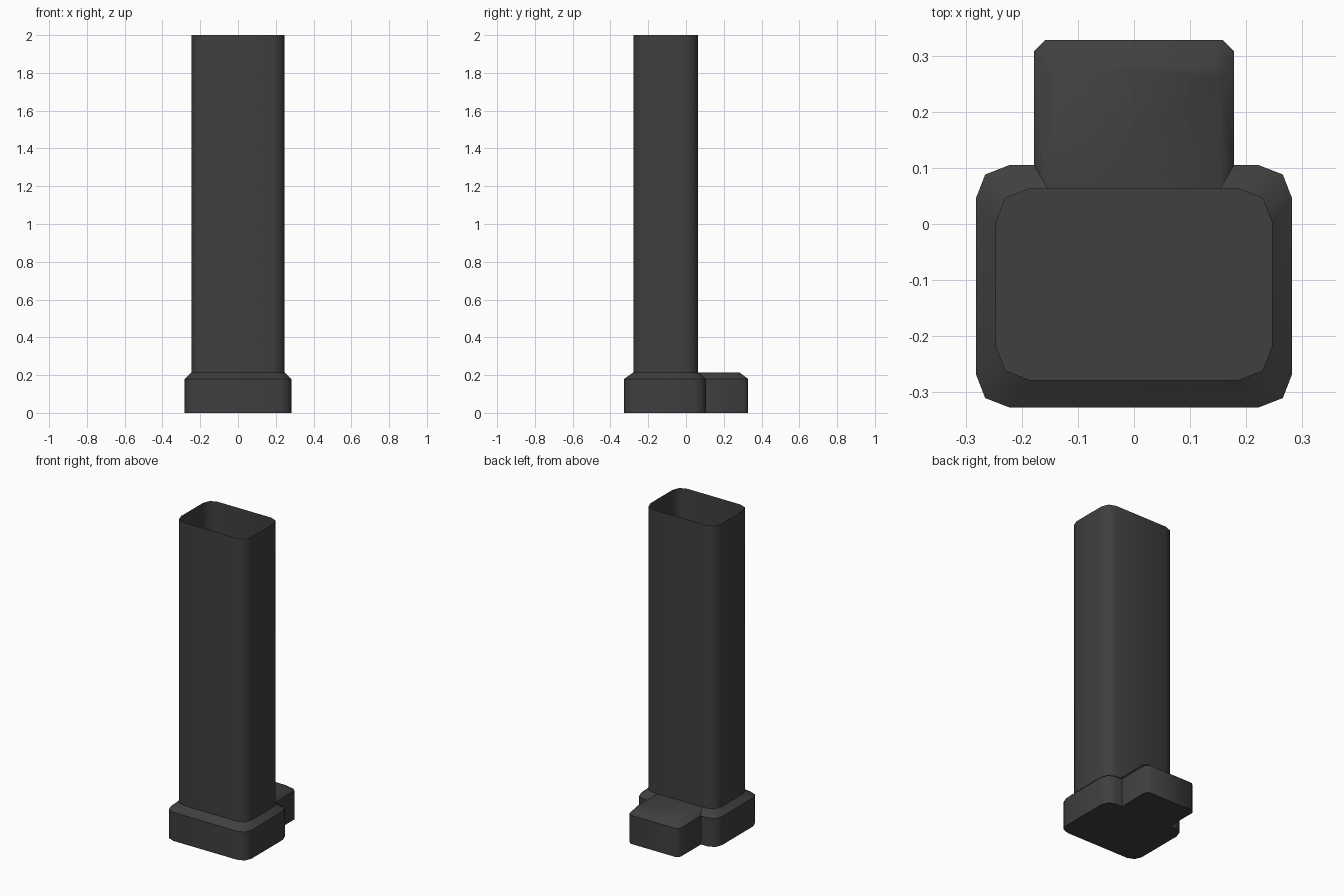
import bpy
import bmesh

cube = bpy.data.objects.get("Cube")
if cube:
    bpy.data.objects.remove(cube, do_unlink=True)

grey = bpy.data.materials.new("dark grey")
grey.use_nodes = True
colour = (0.05, 0.05, 0.05, 1)
grey.diffuse_color = colour
grey.node_tree.nodes["Principled BSDF"].inputs["Base Color"].default_value = colour


def rounded_ring(half_x, front, back, z, cut=0.06):
    """Counterclockwise rectangle with two-step rounded corners."""
    steps = [(0, cut), (0.28 * cut, 0.28 * cut), (cut, 0)]
    right_back = [(half_x - a, back - b, z) for a, b in steps]
    right_front = [(half_x - a, front + b, z) for a, b in reversed(steps)]
    mirror = lambda pts: [(-x, y, h) for x, y, h in reversed(pts)]
    return right_front + right_back + mirror(right_back) + mirror(right_front)


def latch_ring(half_x, front, back, z, cut=0.02):
    """Counterclockwise rectangle with the two back corners cut."""
    right = [(half_x, front, z), (half_x, back - cut, z), (half_x - cut, back, z)]
    return right + [(-x, y, h) for x, y, h in reversed(right)]


def loft(name, rings, sharp_rings, cap_top=False, open_front=False):
    """Skin the rings from the bottom up, with a floor and an optional lid."""
    bm = bmesh.new()
    loops = [[bm.verts.new(p) for p in ring] for ring in rings]
    n = len(loops[0])
    for low, high in zip(loops, loops[1:]):
        for i in range(n - 1 if open_front else n):
            j = (i + 1) % n
            bm.faces.new((low[i], low[j], high[j], high[i]))
    bm.faces.new(loops[0][::-1])
    if cap_top:
        bm.faces.new(loops[-1])
    for face in bm.faces:
        face.smooth = True
    # crisp horizontal rims, soft vertical corners
    for k in sharp_rings:
        for i in range(n):
            edge = bm.edges.get((loops[k][i], loops[k][(i + 1) % n]))
            if edge:
                edge.smooth = False
    mesh = bpy.data.meshes.new(name)
    bm.to_mesh(mesh)
    bm.free()
    mesh.materials.append(grey)
    obj = bpy.data.objects.new(name, mesh)
    bpy.context.collection.objects.link(obj)
    return obj


# Open-topped tube flaring into a thick foot
loft("tube_and_foot", [
    rounded_ring(0.282, -0.327, 0.105, 0),
    rounded_ring(0.282, -0.327, 0.105, 0.18),
    rounded_ring(0.246, -0.278, 0.063, 0.215),
    rounded_ring(0.246, -0.278, 0.063, 2),
], sharp_rings=(0, 1, 2))

# Bevelled block behind the foot
loft("back_block", [
    latch_ring(0.178, 0.105, 0.328, 0),
    latch_ring(0.178, 0.105, 0.328, 0.18),
    latch_ring(0.154, 0.063, 0.282, 0.215),
], sharp_rings=(0, 1), cap_top=True, open_front=True)
